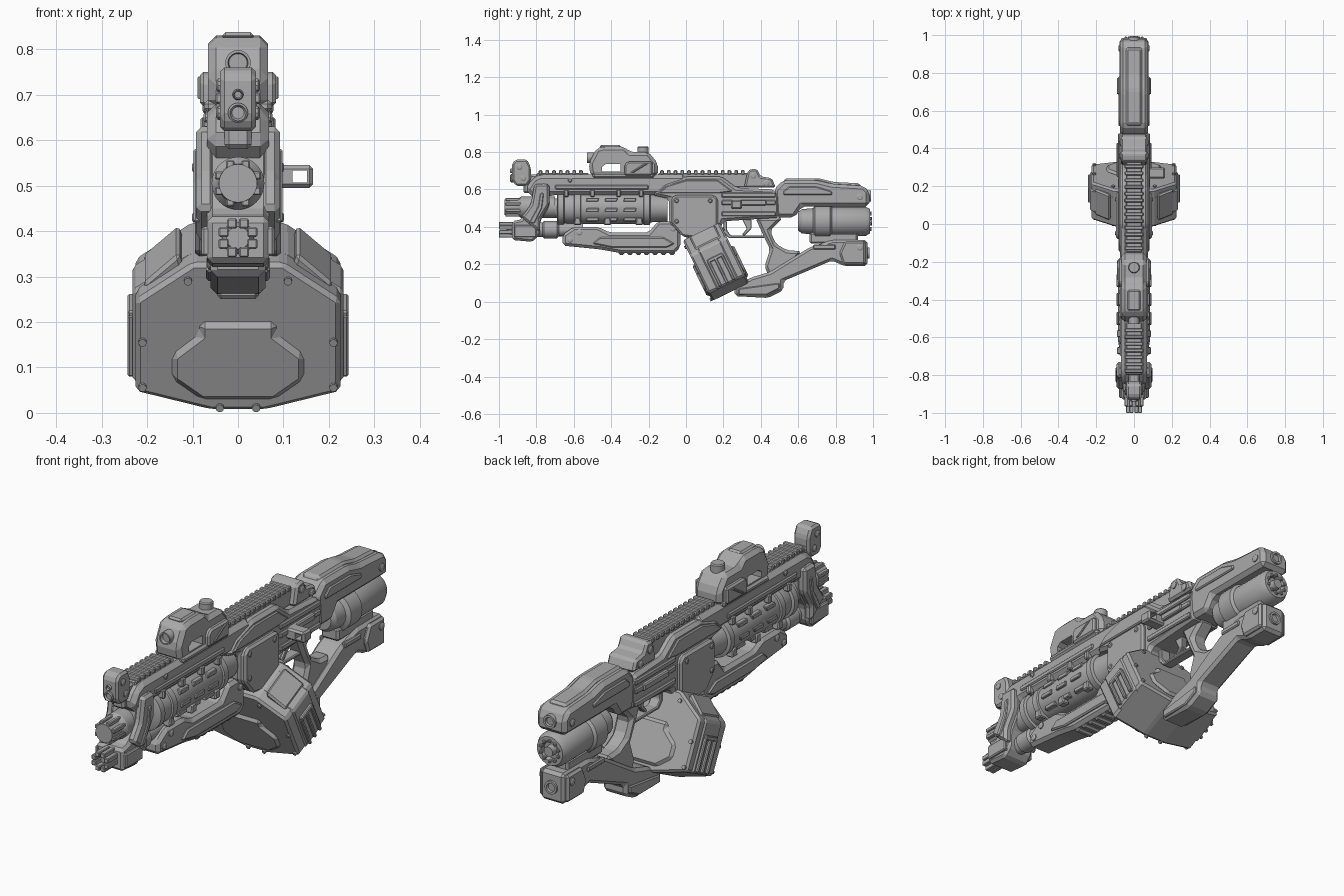
import bpy, bmesh, math
from mathutils import Vector

if "Cube" in bpy.data.objects:
    bpy.data.objects.remove(bpy.data.objects["Cube"])

GREY = (0.4, 0.4, 0.4, 1)
metal = bpy.data.materials.new("gunmetal grey")
metal.use_nodes = True
metal.diffuse_color = GREY
metal.node_tree.nodes["Principled BSDF"].inputs["Base Color"].default_value = GREY


def place(u, v, depth, axis):
    return Vector({"X": (depth, u, v), "Y": (u, depth, v), "Z": (u, v, depth)}[axis])


def finish(name, bm):
    bmesh.ops.recalc_face_normals(bm, faces=bm.faces)
    mesh = bpy.data.meshes.new(name)
    bm.to_mesh(mesh)
    bm.free()
    mesh.materials.append(metal)
    obj = bpy.data.objects.new(name, mesh)
    bpy.context.collection.objects.link(obj)
    return obj


def prism(name, outline, near, far, bevel=0.01, axis="X"):
    """Extrude an outline along an axis and chamfer all its edges."""
    bm = bmesh.new()
    a = [bm.verts.new(place(u, v, near, axis)) for u, v in outline]
    b = [bm.verts.new(place(u, v, far, axis)) for u, v in outline]
    bm.faces.new(a)
    bm.faces.new(b)
    for i in range(len(a)):
        bm.faces.new((a[i - 1], a[i], b[i], b[i - 1]))
    bmesh.ops.recalc_face_normals(bm, faces=bm.faces)
    if bevel:
        bmesh.ops.bevel(bm, geom=bm.edges[:], offset=bevel, segments=1,
                        affect="EDGES", clamp_overlap=True)
    return finish(name, bm)


def solid(name, outline, half, bevel=0.01):
    return prism(name, outline, -half, half, bevel)


def pair(name, outline, inner, outer, bevel=0.005):
    return [prism(side + name, outline, s * inner, s * outer, bevel)
            for side, s in (("left_", 1), ("right_", -1))]


def rect(u0, u1, v0, v1):
    return [(u0, v0), (u1, v0), (u1, v1), (u0, v1)]


def lathe(name, profile, u, v, axis="Y", sides=32):
    """Revolve (distance, radius) pairs around a line parallel to an axis."""
    bm = bmesh.new()
    rings = []
    for d, r in profile:
        angles = [2 * math.pi * i / sides for i in range(sides)]
        rings.append([bm.verts.new(place(u + r * math.cos(t), v + r * math.sin(t), d, axis))
                      for t in angles])
    for p, q in zip(rings, rings[1:]):
        for i in range(sides):
            bm.faces.new((p[i - 1], p[i], q[i], q[i - 1]))
    bm.faces.new(rings[0])
    bm.faces.new(rings[-1])
    obj = finish(name, bm)
    bpy.ops.object.select_all(action="DESELECT")
    obj.select_set(True)
    bpy.context.view_layer.objects.active = obj
    bpy.ops.object.shade_smooth_by_angle()
    return obj


def studs(name, x, spots, r=0.012, height=0.008):
    for y, z in spots:
        for s in (1, -1):
            lathe(name, [(s * (x - 0.01), r), (s * (x + height / 2), r),
                         (s * (x + height), r * 0.6)], y, z, "X", 10)


def prongs(name, y0, y1, z, radius, count, size):
    for i in range(count):
        t = 2 * math.pi * (i + 0.5) / count
        x, h = radius * math.cos(t), z + radius * math.sin(t)
        prism(name, rect(x - size, x + size, h - size, h + size), y0, y1, 0.003, "Y")


def cut(target, outline, half):
    cutter = solid("cutter", outline, half, 0)
    cutter.hide_render = cutter.hide_viewport = True
    mod = target.modifiers.new("opening", "BOOLEAN")
    mod.operation, mod.object = "DIFFERENCE", cutter


# Receiver and its raised side panels
solid("upper_receiver", [(-.86, .6), (-.82, .66), (-.78, .68), (0, .68), (0, .57),
                         (-.72, .57), (-.8, .54)], .068, .02)
solid("receiver", [(-.18, .57), (-.12, .63), (0, .67), (.19, .67), (.27, .61), (.47, .6),
                   (.5, .57), (.5, .45), (.2, .43), (.18, .38), (.05, .33), (-.02, .35),
                   (-.09, .42), (-.09, .55)], .075, .015)
pair("receiver_panel", [(-.08, .42), (-.08, .55), (-.06, .57), (.15, .57), (.17, .55),
                        (.17, .4), (.05, .34), (-.02, .35)], .06, .095, .01)
pair("shoulder_panel", [(-.15, .58), (-.1, .62), (.0, .65), (.17, .65), (.25, .59), (.18, .58)],
     .06, .083)
studs("receiver_bolt", .093, [(-.05, .54), (.13, .54), (-.05, .43), (.13, .38)])
for z in (.47, .53, .57):
    pair("receiver_strip", rect(.19, .48, z - .013, z + .013), .06, .085)
pair("bolt_cover", rect(.25, .43, .515, .545), .07, .092)
pair("rail_strip", rect(-.7, -.2, .6, .625), .06, .075)
studs("upper_bolt", .068, [(-.76, .62), (-.62, .65), (-.1, .6)])
for y in (-.64, -.5, -.36, -.24):
    pair("rail_clip", rect(y - .012, y + .012, .56, .6), .05, .08)

# Charging handle with a finger opening
handle = prism("charging_handle", rect(.24, .3, .495, .545), .07, .165, .008)
opening = prism("handle_cutter", rect(.12, .152, .507, .533), .2, .4, 0, "Y")
opening.hide_render = opening.hide_viewport = True
mod = handle.modifiers.new("opening", "BOOLEAN")
mod.operation, mod.object = "DIFFERENCE", opening

# Top rail with teeth
for start, end in ((-.8, -.52), (-.15, .33)):
    solid("rail_base", rect(start, end, .61, .687), .042, .005)
    for i in range(int((end - start) / .036)):
        y = start + .012 + .036 * i
        solid("rail_tooth", rect(y, y + .02, .68, .703), .05, .004)

# Sights
solid("front_sight", [(-.93, .65), (-.93, .74), (-.91, .76), (-.85, .76), (-.83, .72),
                      (-.83, .65), (-.85, .62), (-.91, .62)], .04, .01)
solid("front_sight_post", rect(-.87, -.79, .58, .68), .03)
for z, r in ((.7, .012), (.66, .022)):
    lathe("sight_lens", [(-.91, r), (-.936, r), (-.94, r * .8), (-.932, r * .6)], 0, z)
studs("sight_knob", .04, [(-.89, .72), (-.87, .66)], .016)
solid("rear_sight", [(.31, .61), (.33, .7), (.35, .71), (.38, .71), (.4, .67), (.46, .66),
                     (.48, .61)], .07)
studs("rear_sight_knob", .07, [(.36, .675), (.43, .635)], .018)

# Scope
scope = solid("scope", [(-.51, .67), (-.52, .74), (-.48, .82), (-.44, .83), (-.33, .83),
                        (-.3, .8), (-.2, .8), (-.15, .74), (-.15, .67)], .066, .018)
cut(scope, [(-.45, .695), (-.45, .72), (-.43, .735), (-.35, .735), (-.35, .695)], .2)
pair("scope_plate", [(-.33, .675), (-.33, .73), (-.31, .75), (-.18, .75), (-.18, .675)],
     .05, .084, .008)
pair("scope_rib", [(-.3, .69), (-.22, .74), (-.2, .74), (-.28, .69)], .08, .089, .003)
solid("scope_mount", rect(-.5, -.17, .66, .69), .075)
lathe("scope_lens", [(-.48, .028), (-.53, .028), (-.53, .022), (-.515, .02)], 0, .77)
lathe("scope_turret", [(.78, .03), (.825, .03), (.83, .026)], 0, -.23, "Z")
solid("scope_hood", rect(-.46, -.35, .82, .838), .035, .008)

# Handguard cylinder with vents and bands
lathe("handguard", [(-.71, .05), (-.67, .055), (-.66, .078), (-.62, .084), (-.22, .084),
                    (-.18, .075), (-.1, .07)], 0, .5)
for y in (-.67, -.58, -.21):
    lathe("handguard_band", [(y - .02, .08), (y - .015, .091), (y + .015, .091), (y + .02, .08)],
          0, .5)
for y in (-.5, -.4, -.3):
    for z, x in ((.545, .072), (.49, .082), (.44, .06)):
        pair("vent", [(y - .035, z - .01), (y + .03, z - .01), (y + .035, z + .01),
                      (y - .03, z + .01)], x - .02, x + .01, .003)
for y in (-.58, -.42, -.25):
    pair("guard_clip", [(y - .02, .41), (y + .02, .41), (y + .015, .45), (y - .015, .45)],
         .04, .075)

# Barrels and muzzle frame
lathe("upper_barrel", [(-.97, .03), (-.97, .042), (-.9, .045), (-.88, .058), (-.7, .058)], 0, .505)
prongs("upper_muzzle_prong", -.965, -.85, .505, .045, 8, .009)
lathe("lower_barrel", [(-.96, .025), (-.94, .035), (-.78, .04), (-.7, .035), (-.55, .035)], 0, .385)
lathe("barrel_collar", [(-.77, .035), (-.76, .046), (-.69, .046), (-.68, .035)], 0, .385)
prongs("lower_muzzle_prong", -1, -.9, .385, .034, 8, .011)
arm = [(-.93, .33), (-.93, .43), (-.88, .44), (-.83, .51), (-.81, .62), (-.73, .62),
       (-.73, .51), (-.78, .43), (-.78, .36), (-.82, .32)]
solid("muzzle_frame", arm, .068, .012)
pair("muzzle_arm", [(y, z + .01) for y, z in arm[2:-1]], .05, .092, .012)
pair("arm_rib", [(-.84, .42), (-.79, .51), (-.78, .58), (-.76, .58), (-.77, .5), (-.81, .42)],
     .08, .098, .004)
pair("frame_cheek", rect(-.92, -.8, .345, .41), .05, .08)

# Foregrip
solid("foregrip", [(-.66, .3), (-.66, .36), (-.6, .4), (-.47, .4), (-.41, .37), (-.2, .37),
                   (-.15, .43), (-.03, .43), (-.03, .29), (-.06, .26), (-.35, .26),
                   (-.46, .28)], .06, .015)
pair("foregrip_panel", [(-.5, .31), (-.46, .345), (-.12, .345), (-.06, .31), (-.1, .29),
                        (-.4, .29)], .05, .07, .006)
studs("foregrip_bolt", .06, [(-.62, .33), (-.57, .37), (-.07, .39)], .016)
for i in range(7):
    y = -.36 + .045 * i
    solid("foregrip_rib", rect(y, y + .03, .25, .28), .045, .008)

# Drum-style magazine, built upright and then tilted
half = [(.06, 0), (.225, .045), (.225, .27), (.1, .36)]
shell = half + [(-x, z) for x, z in reversed(half)]
magazine = [prism("magazine", shell, 0, .22, .01, "Y"),
            prism("magazine_band", [(x * 1.03, z * .99 + .002) for x, z in shell],
                  .05, .18, .008, "Y")]
panel = [(.08, .03), (.145, .08), (.145, .14), (.085, .19), (.085, .22)]
panel += [(-x, z) for x, z in reversed(panel)]
for y0, y1 in ((.01, -.014), (.21, .234)):
    magazine.append(prism("magazine_face_panel", panel, y0, y1, .014, "Y"))
for x, z in [(.04, .01), (.21, .06), (.21, .17), (.11, .32)]:
    for s in (1, -1):
        magazine.append(lathe("magazine_bolt", [(-.008, .009), (.228, .009)], s * x, z, "Y", 10))
for y in (.075, .115, .155):
    magazine += pair("magazine_rib", rect(y - .008, y + .008, .05, .2), .2, .243, .004)
magazine += pair("magazine_rib_end", rect(.07, .16, .19, .21), .2, .243, .004)
for s in (1, -1):
    plate = prism("magazine_shoulder", [(s * .12, .33), (s * .2, .275), (s * .21, .29),
                                        (s * .13, .365)], .04, .19, .008, "Y")
    magazine.append(plate)
for part in magazine:
    part.location = (0, .14, .004)
    part.rotation_euler.x = math.radians(26)

# Trigger, guard and pistol grip
pair("trigger_half", [(.3, .44), (.35, .44), (.35, .39), (.31, .35), (.3, .36), (.325, .39)],
     0, .014, .003)
solid("trigger_guard", [(.2, .43), (.2, .37), (.23, .34), (.42, .34), (.42, .355), (.24, .355),
                        (.22, .38), (.22, .43)], .025, .004)
solid("pistol_grip", [(.37, .45), (.52, .45), (.45, .38), (.48, .31), (.54, .275), (.62, .27),
                      (.55, .17), (.44, .14), (.42, .19), (.45, .28), (.42, .34)], .042, .015)

# Stock
solid("upper_stock", [(.47, .6), (.52, .65), (.7, .65), (.78, .63), (.95, .62), (.98, .59),
                      (.98, .51), (.62, .51), (.58, .45), (.48, .45)], .075, .018)
solid("cheek_pad", [(.5, .6), (.53, .66), (.71, .66), (.79, .64), (.93, .633), (.94, .6)], .043)
pair("stock_panel", [(.52, .59), (.55, .615), (.7, .615), (.78, .59), (.78, .57), (.52, .57)],
     .06, .083)
lathe("stock_cylinder", [(.6, .05), (.62, .065), (.68, .07), (.69, .09), (.77, .09), (.78, .078),
                         (.96, .078), (.985, .065), (.985, .045), (.965, .04)], 0, .43)
prongs("cylinder_vent", .95, .992, .43, .046, 10, .007)
lathe("cylinder_cap", [(.95, .025), (.995, .022)], 0, .43)
solid("lower_stock", [(.26, .03), (.26, .08), (.35, .13), (.45, .16), (.66, .29), (.78, .33),
                      (.97, .33), (.97, .19), (.85, .19), (.78, .22), (.52, .11), (.52, .06),
                      (.44, .02)], .06, .014)
pair("lower_stock_panel", rect(.68, .8, .28, .305), .05, .067)
pair("butt_plate", [(.84, .2), (.82, .26), (.85, .325), (.96, .325), (.96, .2)], .05, .075, .01)
pair("stock_foot", [(.28, .035), (.28, .07), (.5, .1), (.5, .07), (.43, .035)], .05, .067)
solid("cylinder_support", rect(.66, .92, .31, .37), .045)
studs("stock_bolt", .075, [(.93, .56), (.93, .29)], .018)
for z, end in ((.565, .99), (.26, .98)):
    lathe("butt_socket", [(end - .03, .03), (end, .03), (end, .02), (end - .01, .018)], 0, z)
